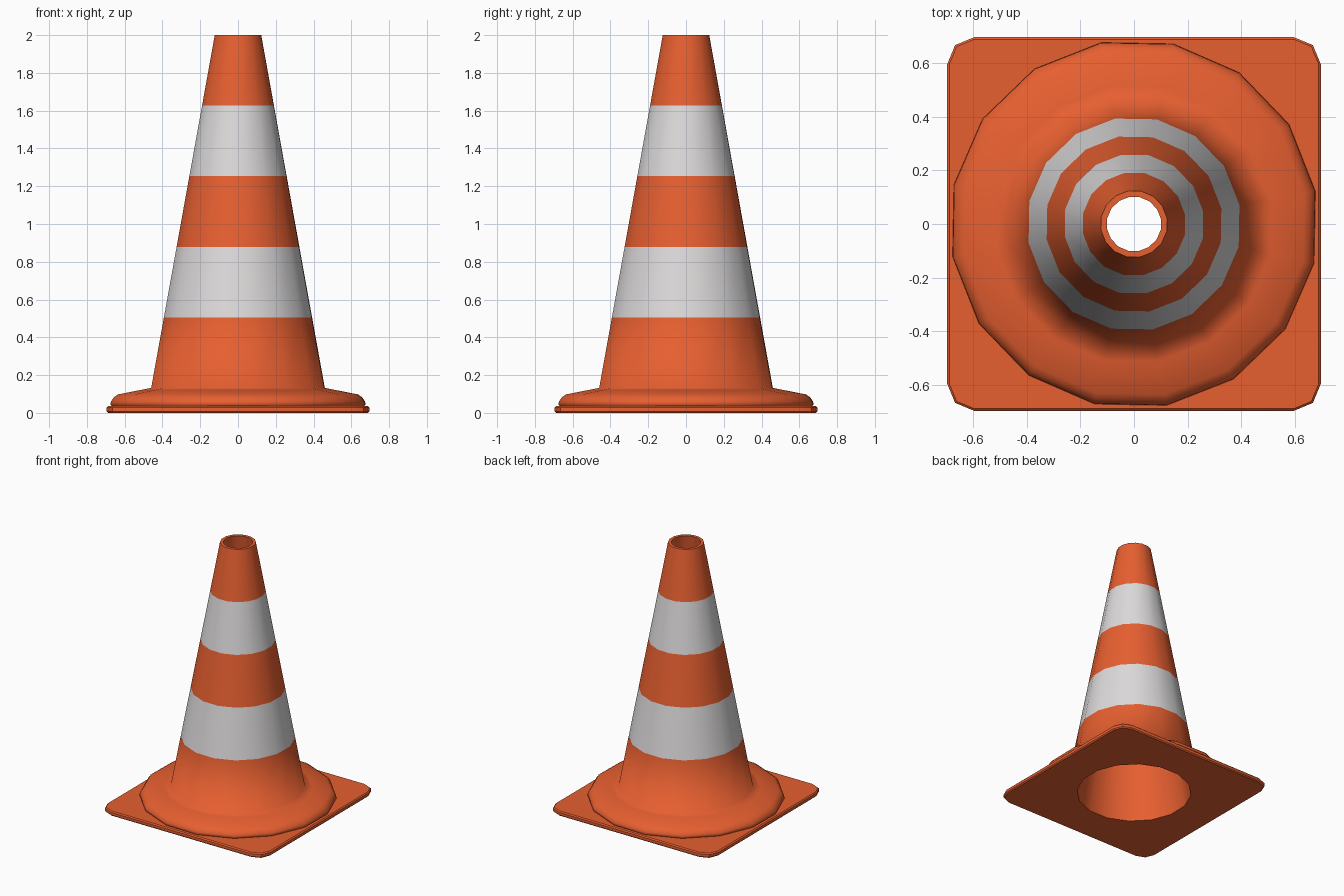
import bpy, bmesh, math

cube = bpy.data.objects.get("Cube")
if cube:
    bpy.data.objects.remove(cube)

SIDES = 16
PHASE = math.radians(10.2)


def make_material(name, color):
    mat = bpy.data.materials.new(name)
    mat.use_nodes = True
    mat.diffuse_color = (*color, 1)
    mat.node_tree.nodes["Principled BSDF"].inputs["Base Color"].default_value = (*color, 1)
    return mat


orange = make_material("orange rubber", (0.8, 0.115, 0.03))
white = make_material("white band", (0.72, 0.7, 0.7))


def ring(bm, radius, z):
    angles = [PHASE + math.tau * i / SIDES for i in range(SIDES)]
    return [bm.verts.new((radius * math.cos(a), radius * math.sin(a), z)) for a in angles]


def bridge(bm, lower, upper):
    n = len(lower)
    return [bm.faces.new((lower[i], lower[(i + 1) % n], upper[(i + 1) % n], upper[i]))
            for i in range(n)]


def loop_edges(bm, verts):
    edges = []
    for a, b in zip(verts, verts[1:] + verts[:1]):
        edges.append(bm.edges.get((a, b)) or bm.edges.new((a, b)))
    return edges


def finish(bm, name, materials, angle):
    bmesh.ops.recalc_face_normals(bm, faces=bm.faces)
    mesh = bpy.data.meshes.new(name)
    bm.to_mesh(mesh)
    bm.free()
    obj = bpy.data.objects.new(name, mesh)
    bpy.context.collection.objects.link(obj)
    for mat in materials:
        mesh.materials.append(mat)
    bpy.ops.object.select_all(action='DESELECT')
    obj.select_set(True)
    bpy.context.view_layer.objects.active = obj
    bpy.ops.object.shade_smooth_by_angle(angle=math.radians(angle))
    return obj


# Hollow cone with its flange: outer profile from the plate up, then down the bore
FOOT, TIP = (0.467, 0.132), (0.125, 2.0)
BANDS = 5
profile = [(0.67, 0.03), (0.686, 0.042), (0.684, 0.06), (0.668, 0.082), (0.645, 0.098), (0.52, 0.122)]
first_band = len(profile)
for i in range(BANDS + 1):
    t = i / BANDS
    profile.append(tuple(a + (b - a) * t for a, b in zip(FOOT, TIP)))
profile += [(0.102, 2.0), (0.41, 0.0)]

bm = bmesh.new()
rings = [ring(bm, r, z) for r, z in profile]
for i in range(len(rings) - 1):
    band = i - first_band
    for face in bridge(bm, rings[i], rings[i + 1]):
        face.material_index = 1 if band in (1, 3) else 0
# Close the shell under the flange, inside the plate
bridge(bm, rings[-1], rings[0])
finish(bm, "cone_body", [orange, white], 75)

# Square base plate with cut corners and a round opening
HALF, CORNER, THICK = 0.695, 0.1, 0.036


def outline(bm, inset, z):
    verts = []
    for quarter in range(4):
        for step in range(3):
            a = math.pi / 2 * (quarter + step / 2)
            turn = math.pi / 2 * quarter + math.pi / 4
            cx = math.copysign(HALF - CORNER, math.cos(turn))
            cy = math.copysign(HALF - CORNER, math.sin(turn))
            r = CORNER - inset
            verts.append(bm.verts.new((cx + r * math.cos(a), cy + r * math.sin(a), z)))
    return verts


bm = bmesh.new()
levels = [(0.008, 0), (0, 0.008), (0, THICK - 0.008), (0.008, THICK)]
outlines = [outline(bm, inset, z) for inset, z in levels]
for lower, upper in zip(outlines, outlines[1:]):
    bridge(bm, lower, upper)
for border, radius, z in ((outlines[0], 0.41, 0), (outlines[-1], 0.5, THICK)):
    hole = ring(bm, radius, z)
    bmesh.ops.triangle_fill(bm, use_beauty=True, normal=(0, 0, 1),
                            edges=loop_edges(bm, border) + loop_edges(bm, hole))
finish(bm, "base_plate", [orange], 40)
